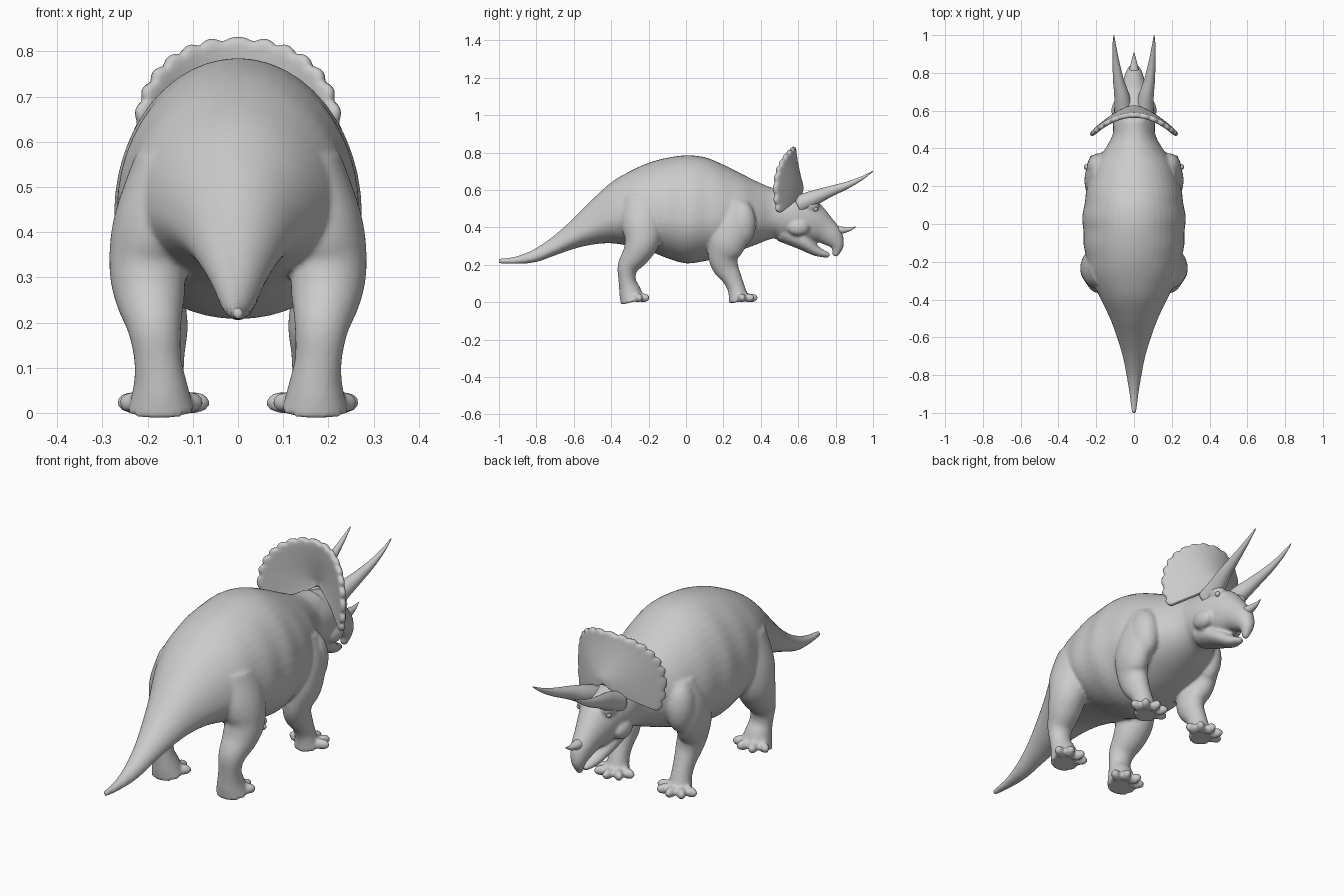
import bpy, bmesh, math
from mathutils import Vector, Matrix

if "Cube" in bpy.data.objects:
    bpy.data.objects.remove(bpy.data.objects["Cube"])

X = Vector((1, 0, 0))


def make_object(name, bm):
    bmesh.ops.recalc_face_normals(bm, faces=bm.faces)
    for f in bm.faces:
        f.smooth = True
    me = bpy.data.meshes.new(name)
    bm.to_mesh(me)
    bm.free()
    ob = bpy.data.objects.new(name, me)
    bpy.context.collection.objects.link(ob)
    return ob


def spline(rows, t):
    # smooth interpolation through the rows of numbers
    i = min(int(t), len(rows) - 2)
    u = t - i
    p = [rows[max(0, min(len(rows) - 1, i + k))] for k in (-1, 0, 1, 2)]
    return [0.5 * (2*b + (c - a)*u + (2*a - 5*b + 4*c - d)*u*u + (3*b - a - 3*c + d)*u**3)
            for a, b, c, d in zip(*p)]


def tube(name, rows, steps=5, seg=32, upright=False):
    # rows: x, y, z, half width, upper radius, lower radius
    bm = bmesh.new()
    n = (len(rows) - 1) * steps
    pts = [spline(rows, i / steps) for i in range(n + 1)]
    rings = []
    for i, p in enumerate(pts):
        tan = Vector(pts[min(n, i + 1)][:3]) - Vector(pts[max(0, i - 1)][:3])
        tan.normalize()
        side = (X - tan * tan.dot(X)).normalized()
        up = Vector((0, 0, 1)) if upright else side.cross(tan)
        ring = []
        for k in range(seg):
            a = 2 * math.pi * k / seg
            s = math.sin(a)
            co = Vector(p[:3]) + side * p[3] * math.cos(a) + up * s * (p[4] if s > 0 else p[5])
            ring.append(bm.verts.new(co))
        rings.append(ring)
    for a, b in zip(rings, rings[1:]):
        for k in range(seg):
            bm.faces.new((a[k], a[(k+1) % seg], b[(k+1) % seg], b[k]))
    bm.faces.new(rings[0])
    bm.faces.new(rings[-1])
    return make_object(name, bm)


def blob(name, loc, size, turn=0):
    bm = bmesh.new()
    m = Matrix.Translation(loc) @ Matrix.Rotation(turn, 4, 'Z') @ Matrix.Diagonal((*size, 1))
    bmesh.ops.create_uvsphere(bm, u_segments=20, v_segments=12, radius=1, matrix=m)
    return make_object(name, bm)


def oval(rows, s=1):
    return [(s * x, y, z, w, h, h) for x, y, z, w, h in rows]


skin = []

# trunk and tail: y, top, bottom, half width
trunk = [(-1, .232, .208, .012), (-.9, .247, .205, .024), (-.8, .29, .215, .04),
         (-.7, .36, .25, .06), (-.6, .45, .285, .09), (-.5, .55, .308, .127),
         (-.4, .64, .315, .175), (-.3, .70, .30, .222), (-.2, .745, .275, .25),
         (-.1, .772, .235, .265), (0, .785, .208, .272), (.1, .775, .22, .265),
         (.2, .735, .245, .245), (.3, .685, .28, .215), (.38, .645, .31, .165),
         (.46, .612, .34, .118), (.55, .60, .36, .10)]
body = tube("body", [(0, y, b + .4*(t-b), w, .6*(t-b), .4*(t-b)) for y, t, b, w in trunk],
            seg=48, upright=True)
for v in body.data.vertices:  # soft skin folds on the flanks
    if -.4 < v.co.y < .4:
        v.co.x *= 1 + .012 * math.sin(42 * v.co.y) * math.cos(v.co.y * math.pi / .8)
skin.append(body)

# skull with hooked beak, and lower jaw
skin.append(tube("skull", oval([
    (0, .45, .47, .11, .13), (0, .55, .46, .11, .125), (0, .62, .45, .10, .118),
    (0, .68, .42, .085, .105), (0, .74, .385, .062, .075), (0, .785, .345, .048, .058),
    (0, .808, .30, .033, .036), (0, .797, .245, .012, .012)])))
skin.append(tube("lower_jaw", oval([
    (0, .52, .38, .08, .06), (0, .62, .325, .07, .045),
    (0, .70, .272, .042, .027), (0, .768, .25, .016, .012)])))

hind = [(.15, -.22, .55, .08, .12), (.185, -.23, .42, .09, .115), (.20, -.235, .33, .085, .095),
        (.195, -.265, .26, .078, .075), (.185, -.31, .19, .06, .056), (.178, -.315, .12, .052, .046),
        (.172, -.30, .06, .06, .058), (.17, -.285, .003, .075, .065)]
fore = [(.15, .25, .52, .07, .10), (.185, .25, .42, .07, .11), (.195, .22, .32, .066, .10),
        (.178, .20, .25, .06, .082), (.166, .212, .19, .055, .07), (.165, .245, .13, .047, .052),
        (.165, .27, .07, .046, .047), (.165, .285, .003, .058, .055)]

for s, side in ((1, "right"), (-1, "left")):
    # legs and muscles
    skin.append(tube(side + "_hind_leg", oval(hind, s)))
    skin.append(tube(side + "_front_leg", oval(fore, s)))
    skin.append(blob(side + "_shoulder", (s*.185, .30, .42), (.065, .075, .12)))
    skin.append(blob(side + "_cheek", (s*.085, .60, .40), (.035, .06, .045)))
    skin.append(blob(side + "_brow", (s*.06, .665, .52), (.036, .05, .04)))
    # toes spread in a fan
    for foot, cx, cy, count, spread in (("hind", .17, -.285, 4, 62), ("front", .165, .288, 5, 80)):
        for k in range(count):
            a = math.radians(-spread + 2 * spread * k / (count - 1))
            skin.append(blob(side + "_" + foot + "_toe",
                             (s*cx + .068*math.sin(a), cy + .06*math.cos(a), .023),
                             (.021, .037, .024), -a))
    # brow horns and eyes
    tube(side + "_brow_horn", oval([
        (.055, .60, .52, .05, .05), (.065, .68, .555, .04, .042), (.082, .76, .588, .029, .03),
        (.096, .86, .625, .018, .019), (.104, .94, .663, .01, .01), (.107, 1.0, .70, .002, .002)], s),
        seg=24)
    blob(side + "_eye", (s*.078, .692, .498), (.011, .013, .012))

# nose horn
tube("nose_horn", oval([
    (0, .765, .38, .036, .034), (0, .82, .384, .024, .022),
    (0, .87, .389, .012, .011), (0, .907, .403, .002, .002)]), seg=24)

# fuse the skin parts into one smooth body
bpy.ops.object.select_all(action='DESELECT')
for ob in skin:
    ob.select_set(True)
bpy.context.view_layer.objects.active = body
bpy.ops.object.join()
rm = body.modifiers.new("fuse", 'REMESH')
rm.mode = 'VOXEL'
rm.voxel_size = .008
rm.use_smooth_shade = True
sm = body.modifiers.new("soften", 'SMOOTH')
sm.factor = .5
sm.iterations = 4

# neck frill: curved fan with a scalloped rim
bm = bmesh.new()
cols, rows, scallops = 114, 9, 19
grid = []
for j in range(rows + 1):
    r = .08 + .92 * j / rows
    line = []
    for i in range(cols + 1):
        u = i / cols
        a = math.radians(-30 + 240 * u)
        c, s = math.cos(a), math.sin(a)
        rim = 1 + (.045 * abs(math.sin(math.pi * scallops * u)) - .03) * r**8
        x = .228 * r * rim * math.copysign(abs(c)**.85, c)
        z = .60 + .23 * r * rim * math.copysign(abs(s)**.85, s)
        y = .575 - 2 * x * x + .045 * max(0, 1 - r)**1.5
        line.append(bm.verts.new((x, y, z)))
    grid.append(line)
for j in range(rows):
    for i in range(cols):
        bm.faces.new((grid[j][i], grid[j][i+1], grid[j+1][i+1], grid[j+1][i]))
bm.faces.new(grid[0])
frill = make_object("neck_frill", bm)
so = frill.modifiers.new("thickness", 'SOLIDIFY')
so.thickness = .028
so.offset = 0
frill.modifiers.new("round", 'SUBSURF').levels = 1
